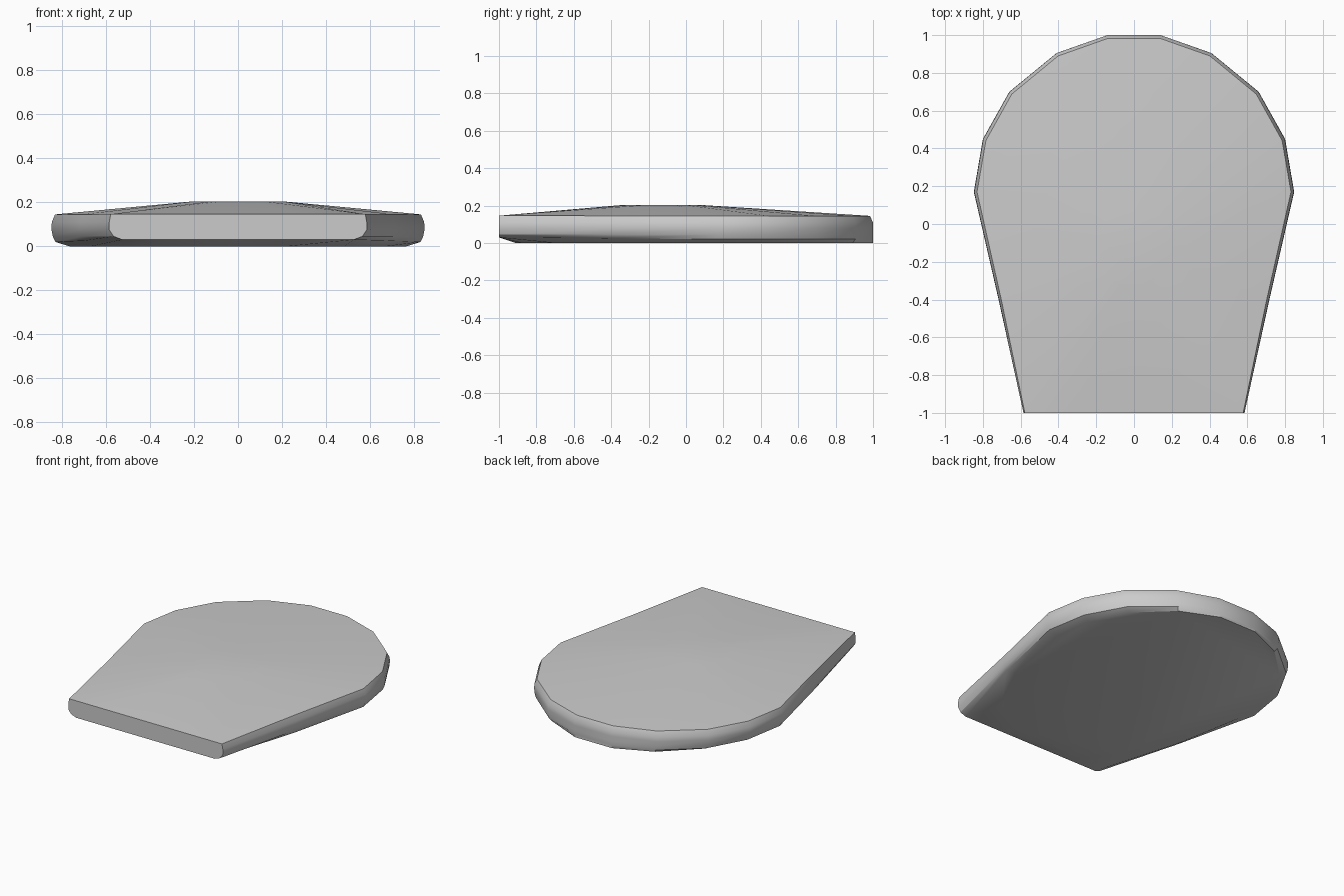
import bpy, bmesh, math

if "Cube" in bpy.data.objects:
    bpy.data.objects.remove(bpy.data.objects["Cube"])

# Right half of the widest outline, from front centre round to the back
OUTLINE = [(0, -1), (0.3, -1), (0.585, -1), (0.717, -0.4), (0.848, 0.17),
           (0.80, 0.45), (0.66, 0.70), (0.41, 0.905), (0.14, 1.0)]
# Right half of the flat underside, rounded at the front
BASE = [(0, -0.91), (0.22, -0.88), (0.48, -0.70), (0.67, -0.35), (0.765, 0.17),
        (0.73, 0.43), (0.61, 0.68), (0.39, 0.89), (0.14, 1.0)]


def ring(z, corner, sx, back, z_front):
    """Half outline with its own corner width, side inset and back edge."""
    pts = []
    for i, (x, y) in enumerate(OUTLINE):
        if i == 2:
            x = corner
        elif i > 2:
            x *= sx
        if y > 0.3:
            y *= back
        t = min(1, max(0, (y + 1) / 1.17))
        pts.append((x, y, z_front + (z - z_front) * t))
    return pts


def crown(rx, ry, z):
    """Small flat oval in the middle of the domed top."""
    pts = []
    for x, y in OUTLINE:
        a = math.atan2(y + 0.13, x)
        pts.append((rx * math.cos(a) if x else 0, -0.13 + ry * math.sin(a), z))
    return pts


layers = [
    [(x, y, 0) for x, y in BASE],
    ring(0.020, 0.525, 0.978, 1.0, 0.030),
    ring(0.045, 0.565, 0.992, 1.0, 0.045),
    ring(0.080, 0.585, 1.0, 1.0, 0.075),
    ring(0.110, 0.585, 0.997, 1.0, 0.110),
    ring(0.145, 0.578, 0.98, 0.983, 0.146),
    crown(0.22, 0.20, 0.204),
]

bm = bmesh.new()
loops = []
for half in layers:
    full = half + [(-x, y, z) for x, y, z in reversed(half[1:])]
    loops.append([bm.verts.new(p) for p in full])

# Skin the stacked outlines and close top and bottom
n = len(loops[0])
for lo, hi in zip(loops, loops[1:]):
    for i in range(n):
        j = (i + 1) % n
        bm.faces.new((lo[i], lo[j], hi[j], hi[i]))
bm.faces.new(loops[-1])
bm.faces.new(loops[0][::-1])
bmesh.ops.remove_doubles(bm, verts=bm.verts, dist=0.0005)
bmesh.ops.recalc_face_normals(bm, faces=bm.faces)

mesh = bpy.data.meshes.new("rounded_slab")
bm.to_mesh(mesh)
bm.free()
slab = bpy.data.objects.new("rounded_slab", mesh)
bpy.context.collection.objects.link(slab)
bpy.context.view_layer.objects.active = slab
slab.select_set(True)
bpy.ops.object.shade_smooth_by_angle(angle=math.radians(30))
